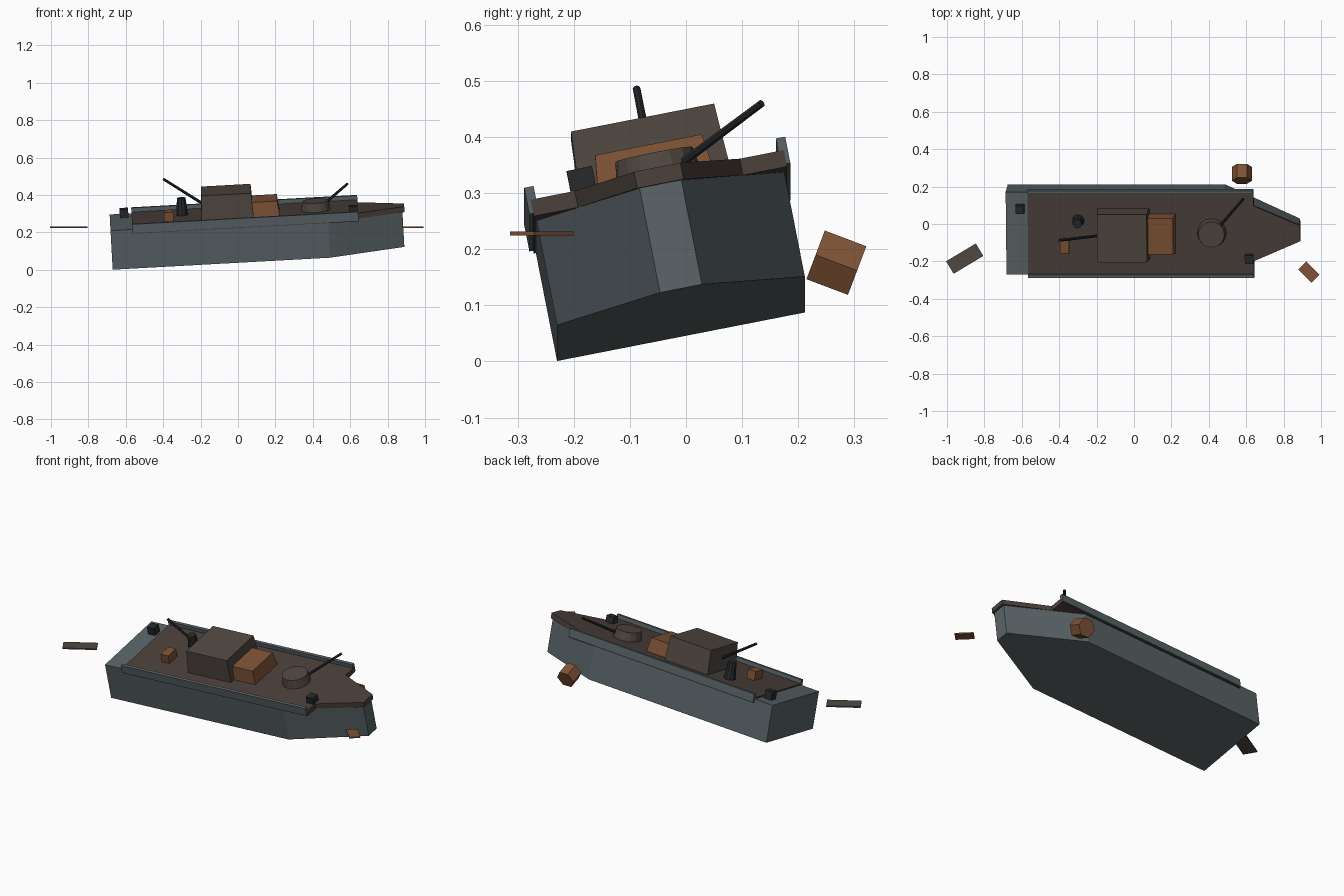
import bpy, bmesh, math
from mathutils import Matrix, Vector

cube = bpy.data.objects.get("Cube")
if cube:
    bpy.data.objects.remove(cube, do_unlink=True)


def material(name, r, g, b):
    m = bpy.data.materials.new(name)
    m.use_nodes = True
    m.diffuse_color = (r, g, b, 1)
    bsdf = next(n for n in m.node_tree.nodes if n.type == 'BSDF_PRINCIPLED')
    bsdf.inputs["Base Color"].default_value = (r, g, b, 1)
    bsdf.inputs["Roughness"].default_value = 0.8
    return m


SLATE = material("slate grey", 0.10, 0.125, 0.135)
BROWN = material("dark brown", 0.07, 0.051, 0.043)
UMBER = material("umber", 0.08, 0.064, 0.053)
RUST = material("rust orange", 0.21, 0.085, 0.036)
BLACK = material("soot black", 0.02, 0.022, 0.024)

# The listing ship: bow raised, rolled to one side
SHIP = (Matrix.Translation((-0.0015, -0.009, 0.081))
        @ Matrix.Rotation(math.radians(-3.15), 4, 'Y')
        @ Matrix.Rotation(math.radians(11.1), 4, 'X'))


def finish(name, bm, mat, matrix):
    bmesh.ops.recalc_face_normals(bm, faces=bm.faces)
    mesh = bpy.data.meshes.new(name)
    bm.to_mesh(mesh)
    bm.free()
    mesh.materials.append(mat)
    ob = bpy.data.objects.new(name, mesh)
    ob.matrix_world = matrix
    bpy.context.collection.objects.link(ob)
    return ob


def box(name, mat, x, y, z, inset=0.0, matrix=SHIP):
    """Box from ranges; the top is drawn in by inset."""
    bm = bmesh.new()
    bmesh.ops.create_cube(bm, size=1)
    for v in bm.verts:
        up = v.co.z > 0
        d = inset if up else 0
        sx, sy = math.copysign(1, v.co.x), math.copysign(1, v.co.y)
        v.co = (x[sx > 0] - sx * d, y[sy > 0] - sy * d, z[up])
    return finish(name, bm, mat, matrix)


def slab(name, mat, half_plan, z0, z1):
    """Extruded plan, mirrored about the centre line."""
    plan = half_plan + [(x, -y) for x, y in reversed(half_plan)]
    bm = bmesh.new()
    face = bm.faces.new([bm.verts.new((x, y, z0)) for x, y in plan])
    ext = bmesh.ops.extrude_face_region(bm, geom=[face])
    for v in ext["geom"]:
        if isinstance(v, bmesh.types.BMVert):
            v.co.z = z1
    return finish(name, bm, mat, SHIP)


def cone(name, mat, r0, r1, start, end, sides, matrix=SHIP, spin=0.0):
    start, end = Vector(start), Vector(end)
    axis = end - start
    bm = bmesh.new()
    bmesh.ops.create_cone(bm, cap_ends=True, segments=sides, radius1=r0,
                          radius2=r1, depth=axis.length)
    turn = axis.to_track_quat('Z', 'Y').to_matrix().to_4x4()
    bm.transform(Matrix.Translation((start + end) / 2) @ turn
                 @ Matrix.Rotation(spin, 4, 'Z'))
    return finish(name, bm, mat, matrix)


# Hull and deck
slab("hull", SLATE, [(-0.672, 0.225), (0.492, 0.225), (0.892, 0.038)], 0, 0.213)
box("main_deck", BROWN, (-0.555, 0.655), (-0.23, 0.23), (0.19, 0.22))
slab("bow_deck", BROWN, [(0.65, 0.152), (0.903, 0.042)], 0.19, 0.22)
for side, s in (("left", 1), ("right", -1)):
    box(side + "_bulwark", SLATE, (-0.555, 0.655),
        sorted((s * 0.22, s * 0.237)), (0.195, 0.243))

# Superstructure
box("cabin", UMBER, (-0.185, 0.097), (-0.138, 0.138), (0.21, 0.356), 0.008)
box("bridge_block", RUST, (0.07, 0.237), (-0.108, 0.108), (0.21, 0.299), 0.011)
cone("funnel", BLACK, 0.034, 0.024, (-0.285, 0.07, 0.21), (-0.285, 0.07, 0.312), 10)

# Guns
WORLD = Matrix.Identity(4)
cone("turret", UMBER, 0.08, 0.07, (0.43, 0.004, 0.21), (0.43, 0.004, 0.269), 16)
cone("bow_gun_barrel", BLACK, 0.008, 0.007, (0.455, -0.015, 0.348),
     (0.585, 0.135, 0.46), 8, WORLD)
cone("stern_gun_barrel", BLACK, 0.008, 0.007, (-0.17, -0.06, 0.342),
     (-0.40, -0.088, 0.486), 8, WORLD)

# Deck fittings
box("deck_crate", RUST, (-0.382, -0.332), (-0.099, -0.024), (0.21, 0.27))
for name, x, y in (("stern_bollard", -0.595, 0.136), ("bow_bollard", 0.63, -0.134)):
    box(name, BLACK, (x - 0.023, x + 0.023), (y - 0.023, y + 0.023), (0.205, 0.258))

# Floating debris
for name, mat, at, deg, length, width in (
        ("drifting_board", UMBER, (-0.905, -0.185, 0.228), 31, 0.185, 0.078),
        ("drifting_scrap", RUST, (0.935, -0.257, 0.228), -45, 0.10, 0.06)):
    m = Matrix.Translation(at) @ Matrix.Rotation(math.radians(deg), 4, 'Z')
    box(name, mat, (-length / 2, length / 2), (-width / 2, width / 2),
        (-0.0035, 0.0035), 0, m)

# Hexagonal drum, corners pointing fore and aft
centre, half = Vector((0.577, 0.268, 0.176)), Vector((0, 0.037, -0.014))
drum = cone("drifting_drum", RUST, 0.0535, 0.0535, centre - half, centre + half, 6, WORLD)
if max(v.co.x for v in drum.data.vertices) < centre.x + 0.05:
    spin = (Matrix.Translation(centre) @ Matrix.Rotation(math.radians(30), 4, half)
            @ Matrix.Translation(-centre))
    drum.data.transform(spin)
